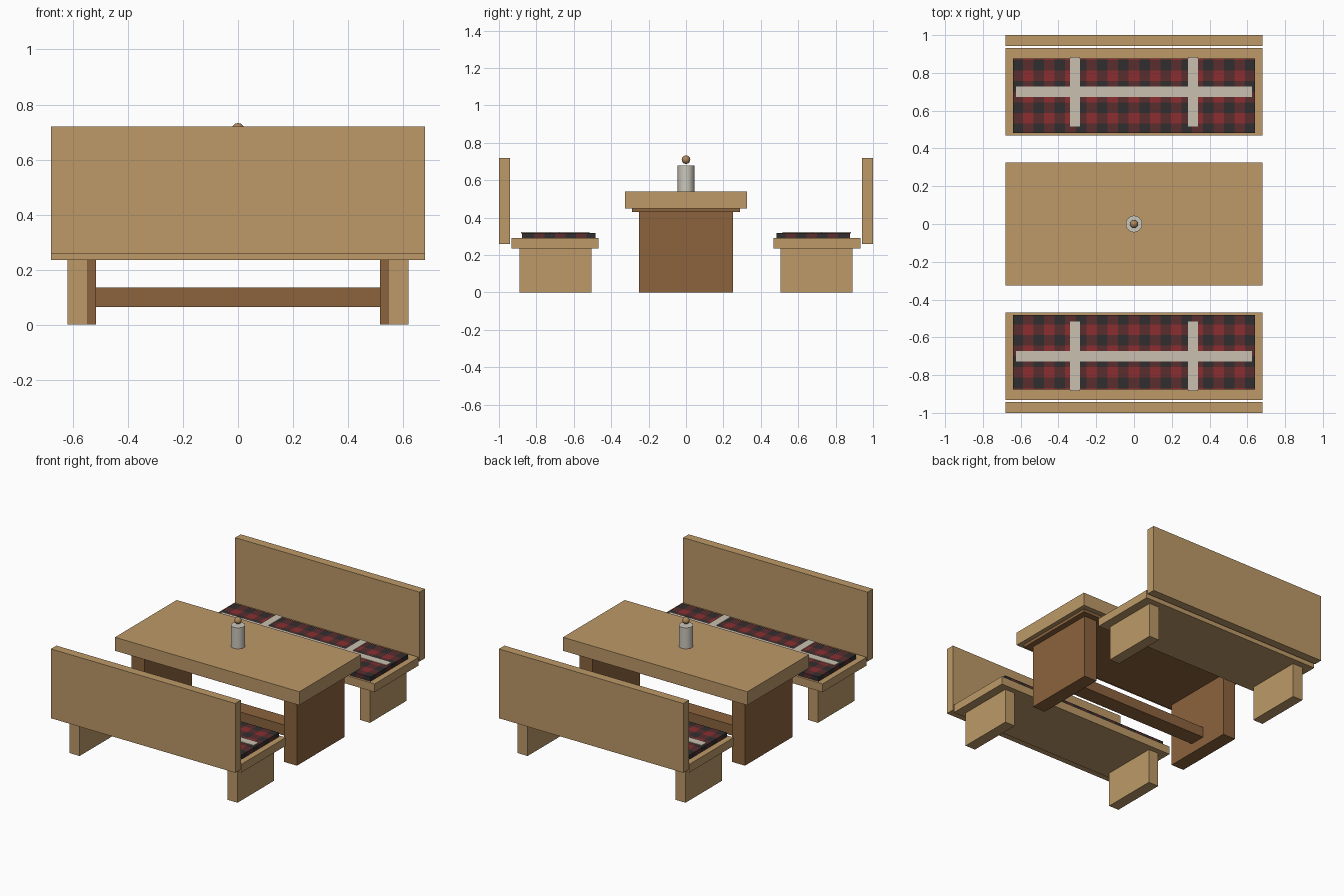
import bpy, bmesh, math
from mathutils import Vector

cube = bpy.data.objects.get("Cube")
if cube:
    bpy.data.objects.remove(cube, do_unlink=True)


def material(name, rgb):
    m = bpy.data.materials.new(name)
    m.use_nodes = True
    m.diffuse_color = (*rgb, 1)
    m.node_tree.nodes["Principled BSDF"].inputs["Base Color"].default_value = (*rgb, 1)
    return m


LIGHT_WOOD = material("light_wood", (0.51, 0.32, 0.138))
DARK_WOOD = material("dark_wood", (0.258, 0.125, 0.047))
CREAM = material("cream_ribbon", (0.6, 0.53, 0.44))
RED = material("bright_red", (0.262, 0.027, 0.03))
DEEP_RED = material("deep_red", (0.1, 0.027, 0.028))
CHARCOAL = material("charcoal", (0.03, 0.027, 0.027))
CERAMIC = material("pale_ceramic", (0.6, 0.57, 0.5))
KNOB = material("bronze", (0.42, 0.25, 0.11))


def box_mesh(bm, x, y, z):
    """Box between pairs of limits on each axis."""
    bmesh.ops.create_cube(bm, size=1)
    for v in bm.verts:
        v.co = [lim[0] if c < 0 else lim[1] for c, lim in zip(v.co, (x, y, z))]


def finish(bm, name, *mats):
    bmesh.ops.recalc_face_normals(bm, faces=bm.faces)
    mesh = bpy.data.meshes.new(name)
    bm.to_mesh(mesh)
    bm.free()
    for m in mats:
        mesh.materials.append(m)
    ob = bpy.data.objects.new(name, mesh)
    bpy.context.collection.objects.link(ob)
    return ob


def box(name, x, y, z, mat):
    bm = bmesh.new()
    box_mesh(bm, x, y, z)
    return finish(bm, name, mat)


def span(a, b, side):
    """Limits mirrored to the chosen side, in rising order."""
    return sorted((a * side, b * side))


def checked_cushion(name, x, y, z, cell=0.056):
    """Cushion cut into a check of red, deep red and charcoal squares."""
    bm = bmesh.new()
    box_mesh(bm, x, y, z)
    for axis, lim in enumerate((x, y)):
        normal = Vector((axis == 0, axis == 1, 0))
        for k in range(math.floor(lim[0] / cell), math.ceil(lim[1] / cell) + 1):
            bmesh.ops.bisect_plane(bm, geom=bm.verts[:] + bm.edges[:] + bm.faces[:],
                                   plane_co=normal * (k + 0.5) * cell, plane_no=normal)
    for f in bm.faces:
        c = f.calc_center_median()
        odd_x, odd_y = (round(v / cell) % 2 for v in c.xy)
        if f.normal.z > 0.5:
            f.material_index = odd_x + odd_y
        else:
            f.material_index = 1 + (odd_y if abs(f.normal.x) > 0.5 else odd_x)
    return finish(bm, name, RED, DEEP_RED, CHARCOAL)


# Table
box("table_top", (-0.68, 0.68), (-0.325, 0.325), (0.45, 0.54), LIGHT_WOOD)
box("table_under_panel", (-0.65, 0.65), (-0.29, 0.29), (0.43, 0.45), DARK_WOOD)
box("table_stretcher", (-0.515, 0.515), (-0.055, 0.055), (0.065, 0.135), DARK_WOOD)
for sx, label in ((1, "left"), (-1, "right")):
    box(f"table_leg_{label}", span(0.515, 0.61, sx), (-0.25, 0.25), (0, 0.43), DARK_WOOD)

# Benches with cushions
for sy, place in ((-1, "front"), (1, "back")):
    box(f"{place}_bench_seat", (-0.68, 0.68), span(0.468, 0.933, sy), (0.235, 0.29), LIGHT_WOOD)
    box(f"{place}_bench_backrest", (-0.68, 0.68), span(0.942, 1.0, sy), (0.258, 0.72), LIGHT_WOOD)
    checked_cushion(f"{place}_cushion", (-0.64, 0.64), span(0.483, 0.876, sy), (0.29, 0.318))
    box(f"{place}_long_ribbon", (-0.625, 0.625), span(0.673, 0.727, sy), (0.316, 0.322), CREAM)
    for sx, label in ((1, "left"), (-1, "right")):
        box(f"{place}_bench_leg_{label}", span(0.545, 0.62, sx), span(0.505, 0.89, sy),
            (0, 0.235), LIGHT_WOOD)
        box(f"{place}_cross_ribbon_{label}", span(0.285, 0.338, sx), span(0.515, 0.883, sy),
            (0.3165, 0.3225), CREAM)

# Table jar with a round knob
bm = bmesh.new()
bmesh.ops.create_cone(bm, cap_ends=True, segments=10, radius1=0.045, radius2=0.045, depth=0.14)
bmesh.ops.translate(bm, verts=bm.verts, vec=(0, 0, 0.61))
jar = finish(bm, "jar", CERAMIC)
bm = bmesh.new()
bmesh.ops.create_uvsphere(bm, u_segments=8, v_segments=6, radius=0.023)
bmesh.ops.translate(bm, verts=bm.verts, vec=(0, 0, 0.71))
knob = finish(bm, "jar_knob", KNOB)
for ob in (jar, knob):
    bpy.ops.object.select_all(action="DESELECT")
    ob.select_set(True)
    bpy.context.view_layer.objects.active = ob
    bpy.ops.object.shade_smooth_by_angle(angle=math.radians(50))
